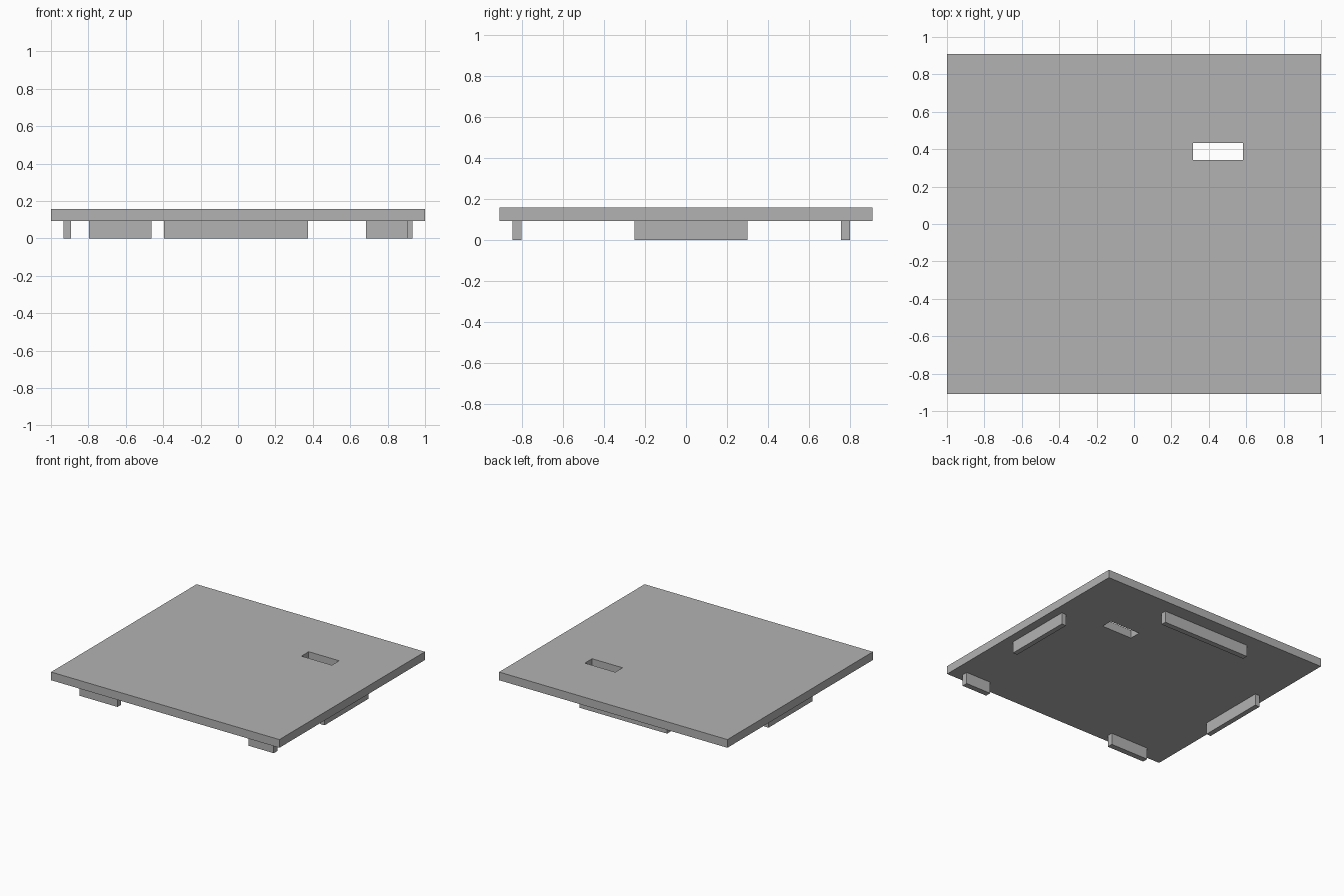
import bpy, bmesh

cube = bpy.data.objects.get("Cube")
if cube:
    bpy.data.objects.remove(cube, do_unlink=True)

GREY = (0.45, 0.45, 0.45, 1)
mat = bpy.data.materials.new("plain grey")
mat.use_nodes = True
mat.diffuse_color = GREY
mat.node_tree.nodes["Principled BSDF"].inputs["Base Color"].default_value = GREY

BASE, TOP = 0.092, 0.157      # underside and top of the plate
HALF_X, HALF_Y = 1.0, 0.91


def box(name, x, y, z, round_front=0):
    """Box from (min, max) ranges; optionally rounds the front upright edges."""
    bm = bmesh.new()
    bmesh.ops.create_cube(bm, size=1)
    for v in bm.verts:
        for i, (lo, hi) in enumerate((x, y, z)):
            v.co[i] = hi if v.co[i] > 0 else lo
    if round_front:
        edges = [e for e in bm.edges
                 if all(v.co.y == y[0] for v in e.verts)
                 and e.verts[0].co.x == e.verts[1].co.x]
        bmesh.ops.bevel(bm, geom=edges, offset=round_front, segments=4,
                        profile=0.5, affect='EDGES')
    mesh = bpy.data.meshes.new(name)
    bm.to_mesh(mesh)
    bm.free()
    mesh.materials.append(mat)
    obj = bpy.data.objects.new(name, mesh)
    bpy.context.collection.objects.link(obj)
    return obj


# Plate with rounded front corners
plate = box("plate", (-HALF_X, HALF_X), (-HALF_Y, HALF_Y), (BASE, TOP), 0.02)

# Slot cut right through the plate
cutter = box("slot_cutter", (0.316, 0.583), (0.342, 0.433), (0, 1))
cutter.hide_render = True
cut = plate.modifiers.new("slot", 'BOOLEAN')
cut.operation = 'DIFFERENCE'
cut.solver = 'EXACT'
cut.object = cutter
bpy.context.view_layer.objects.active = plate
bpy.ops.object.modifier_apply(modifier=cut.name)
bpy.data.objects.remove(cutter, do_unlink=True)

# Locating tabs under the plate
tabs = {
    "left_tab": ((0.893, 0.933), (-0.25, 0.30)),
    "right_tab": ((-0.933, -0.893), (-0.25, 0.30)),
    "rear_tab": ((-0.395, 0.375), (0.757, 0.80)),
    "front_right_tab": ((-0.797, -0.463), (-0.847, -0.802)),
    "front_left_tab": ((0.685, 0.906), (-0.847, -0.802)),
}
for name, (x, y) in tabs.items():
    box(name, x, y, (0, BASE))
